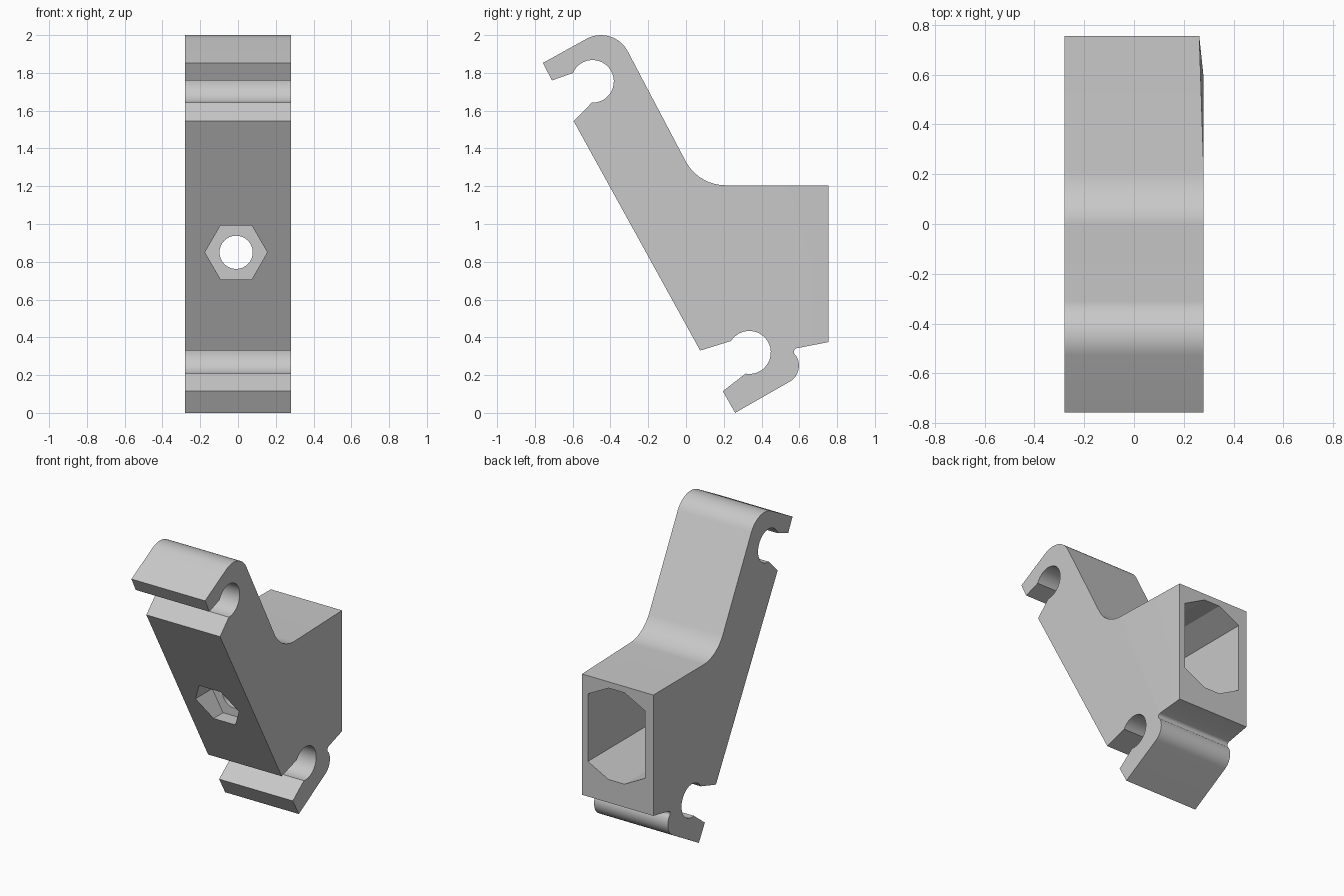
import bpy, bmesh
from math import cos, sin, radians, pi
from mathutils import Vector

if "Cube" in bpy.data.objects:
    bpy.data.objects.remove(bpy.data.objects["Cube"], do_unlink=True)

HALF = 0.28
grey = bpy.data.materials.new("plain_grey")
grey.use_nodes = True
colour = (0.58, 0.58, 0.58, 1)
grey.diffuse_color = colour
grey.node_tree.nodes["Principled BSDF"].inputs["Base Color"].default_value = colour


def arc(cy, cz, r, start, end, steps):
    angles = [radians(start + (end - start) * i / steps) for i in range(steps + 1)]
    return [(cy + r * cos(a), cz + r * sin(a)) for a in angles]


def prism(name, points, direction, tweak=None):
    """Extrude a closed outline of 3D points into a solid object."""
    bm = bmesh.new()
    face = bm.faces.new([bm.verts.new(p) for p in points])
    new = bmesh.ops.extrude_face_region(bm, geom=[face])["geom"]
    moved = [g for g in new if isinstance(g, bmesh.types.BMVert)]
    bmesh.ops.translate(bm, verts=moved, vec=direction)
    if tweak:
        tweak(bm)
    bmesh.ops.recalc_face_normals(bm, faces=bm.faces)
    mesh = bpy.data.meshes.new(name)
    bm.to_mesh(mesh)
    bm.free()
    mesh.materials.append(grey)
    obj = bpy.data.objects.new(name, mesh)
    bpy.context.collection.objects.link(obj)
    return obj


# Side outline: slanted arm, rear block and two hooks
taper_top, taper_low = (0.21, 1.205), (0.585, 0.342)
outline = [(-0.595, 1.545)]
outline += arc(-0.495, 1.755, 0.113, -92, 157, 24)      # upper hook opening
outline += [(-0.71, 1.76), (-0.757, 1.853)]
outline += arc(-0.45, 1.84, 0.16, 118.5, 28.9, 14)      # upper hook back
outline += arc(0.21, 1.445, 0.24, 208.9, 270, 12)[:-1]  # fillet onto the block
outline += [taper_top, (0.755, 1.205), (0.755, 0.375), taper_low]
outline += arc(0.592, 0.322, 0.021, 130, 215, 4)        # small relief notch
outline += arc(0.5, 0.25, 0.098, 33, -61, 12)           # lower hook back
outline += [(0.26, 0.0), (0.195, 0.115)]
outline += arc(0.335, 0.32, 0.114, -100, 148, 24)       # lower hook opening
outline += [(0.075, 0.33)]


def taper_left_side(bm):
    """Narrow the rear block slightly on its left side."""
    def near(p):
        target = Vector((HALF, *p))
        return min(bm.verts, key=lambda v: (v.co - target).length)
    bmesh.ops.connect_verts(bm, verts=[near(taper_top), near(taper_low)])
    for v in bm.verts:
        if v.co.x > 0 and v.co.y > 0.75:
            v.co.x = 0.262


bracket = prism("bracket", [(-HALF, y, z) for y, z in outline],
                (2 * HALF, 0, 0), taper_left_side)


# Cutters running front to back
def ring(sides, r, y):
    return [(-0.01 + r * cos(2 * pi * i / sides), y, 0.85 + r * sin(2 * pi * i / sides))
            for i in range(sides)]


quarter = [(0.217, 0.232), (0.06, 0.314)]
half = quarter + [(-x, z) for x, z in reversed(quarter)]
pocket = half + [(-x, -z) for x, z in half]
cutters = [
    prism("rear_pocket_cutter", [(x, 0.1, 0.848 + z) for x, z in pocket], (0, 1, 0)),
    prism("nut_recess_cutter", ring(6, 0.165, -0.03), (0, -0.6, 0)),
    prism("bolt_bore_cutter", ring(32, 0.088, -0.2), (0, 0.5, 0)),
]
bpy.context.view_layer.objects.active = bracket
bracket.select_set(True)
for c in cutters:
    mod = bracket.modifiers.new(c.name, "BOOLEAN")
    mod.operation, mod.solver, mod.object = "DIFFERENCE", "EXACT", c
    bpy.ops.object.modifier_apply(modifier=mod.name)
    bpy.data.objects.remove(c, do_unlink=True)

bpy.ops.object.shade_smooth_by_angle(angle=radians(25))
